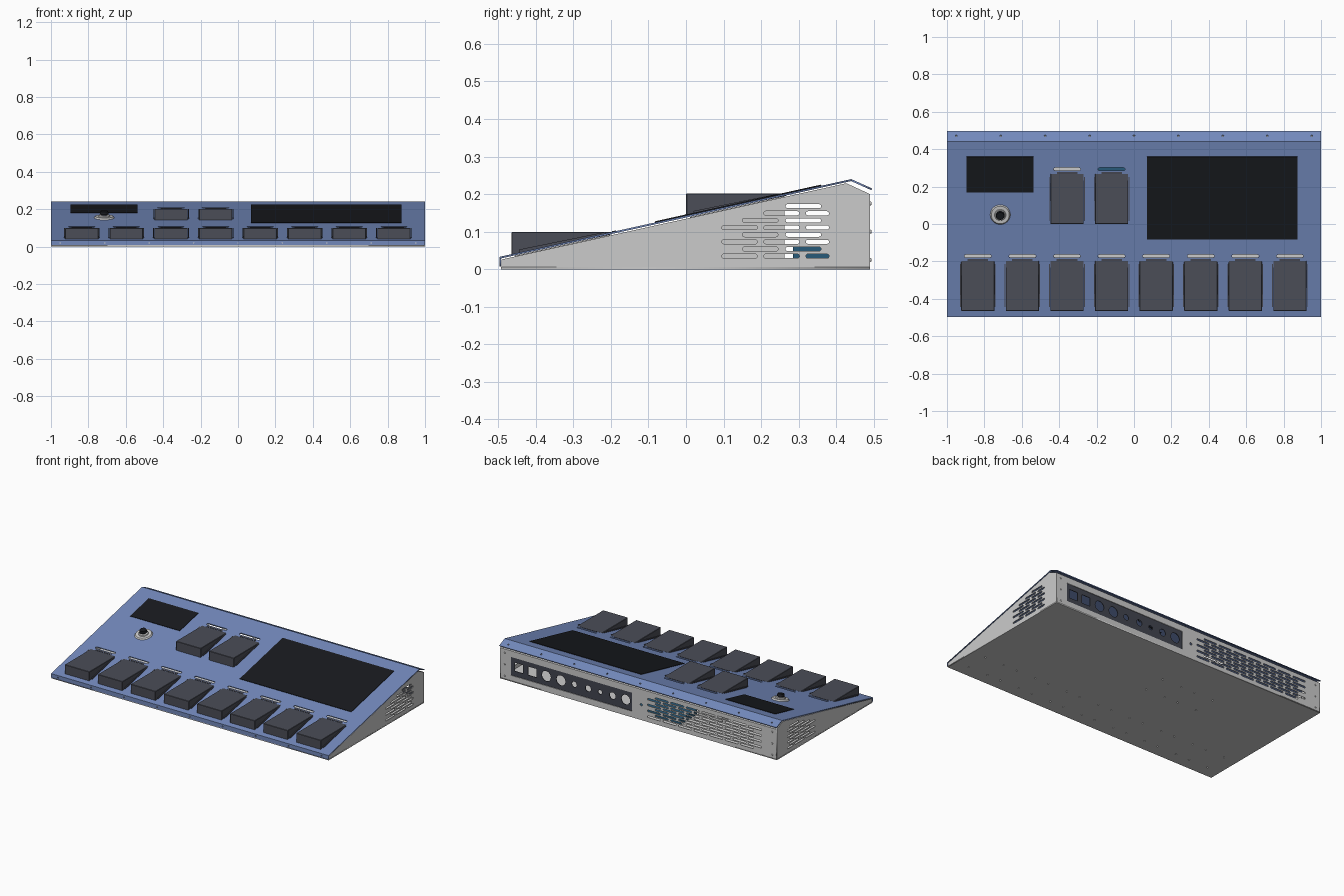
import bpy, bmesh, math
from mathutils import Matrix, Vector

if "Cube" in bpy.data.objects:
    bpy.data.objects.remove(bpy.data.objects["Cube"])

RISE = (0.240 - 0.033) / 0.937
ANG = math.atan(RISE)
FRONT = -0.497


def zs(y):                       # height of the sloped top at y
    return 0.033 + (y - FRONT) * RISE


def vs(y):                       # distance along the slope at y
    return (y - FRONT) / math.cos(ANG)


def material(name, rgb):
    m = bpy.data.materials.new(name)
    m.diffuse_color = (*rgb, 1)
    m.use_nodes = True
    m.node_tree.nodes["Principled BSDF"].inputs["Base Color"].default_value = m.diffuse_color
    return m


BLUE = material("blue_paint", (0.17, 0.25, 0.50))
DARK = material("pedal_grey", (0.07, 0.074, 0.095))
BLACK = material("screen_black", (0.009, 0.010, 0.013))
IO = material("io_dark", (0.055, 0.06, 0.08))
TEAL = material("board_teal", (0.02, 0.10, 0.19))


def frame(origin, xa, ya):
    xa, ya = Vector(xa).normalized(), Vector(ya).normalized()
    m = Matrix((xa, ya, xa.cross(ya))).transposed().to_4x4()
    m.translation = Vector(origin)
    return m


SLOPE = frame((0, FRONT, 0.033), (1, 0, 0), (0, math.cos(ANG), math.sin(ANG)))


def rect(x0, x1, y0, y1):
    return [(x0, y0), (x1, y0), (x1, y1), (x0, y1)]


def circle(x, y, r, n=16):
    return [(x + r * math.cos(2 * math.pi * i / n), y + r * math.sin(2 * math.pi * i / n)) for i in range(n)]


def slot(x, y, length, r=0.0055, n=5):
    pts = []
    for side in (1, -1):
        for i in range(n + 1):
            a = -math.pi / 2 + math.pi * i / n
            pts.append((x + side * (length / 2 - r + r * math.cos(a)), y + side * r * math.sin(a)))
    return pts


def plate(name, outline, holes, mtx, thick, mat=None):
    """Flat sheet with holes; its outer face lies at local z = 0."""
    cu = bpy.data.curves.new(name, 'CURVE')
    cu.dimensions, cu.fill_mode, cu.extrude = '2D', 'BOTH', thick / 2
    for loop in [outline] + holes:
        s = cu.splines.new('POLY')
        s.points.add(len(loop) - 1)
        for p, c in zip(s.points, loop):
            p.co = (c[0], c[1], 0, 1)
        s.use_cyclic_u = True
    ob = bpy.data.objects.new(name, cu)
    bpy.context.collection.objects.link(ob)
    ob.matrix_world = mtx @ Matrix.Translation((0, 0, -thick / 2))
    if mat:
        cu.materials.append(mat)
    bpy.ops.object.select_all(action='DESELECT')
    ob.select_set(True)
    bpy.context.view_layer.objects.active = ob
    bpy.ops.object.convert(target='MESH')
    return bpy.context.view_layer.objects.active


def finish(bm, name, mat):
    bmesh.ops.recalc_face_normals(bm, faces=bm.faces)
    me = bpy.data.meshes.new(name)
    bm.to_mesh(me)
    bm.free()
    ob = bpy.data.objects.new(name, me)
    bpy.context.collection.objects.link(ob)
    if mat:
        me.materials.append(mat)
    return ob


def prism(name, xc, width, profile, mat=None, bevel=0):
    """Extrude a (y, z) profile along x."""
    bm = bmesh.new()
    f = bm.faces.new([bm.verts.new((xc - width / 2, y, z)) for y, z in profile])
    r = bmesh.ops.extrude_face_region(bm, geom=[f])
    bmesh.ops.translate(bm, vec=(width, 0, 0), verts=[v for v in r['geom'] if isinstance(v, bmesh.types.BMVert)])
    ob = finish(bm, name, mat)
    if bevel:
        b = ob.modifiers.new("bevel", 'BEVEL')
        b.width, b.segments = bevel, 1
    return ob


def cyl(name, mtx, r1, r2, h, mat=None, n=32):
    bm = bmesh.new()
    bmesh.ops.create_cone(bm, cap_ends=True, segments=n, radius1=r1, radius2=r2, depth=h,
                          matrix=mtx @ Matrix.Translation((0, 0, h / 2)))
    ob = finish(bm, name, mat)
    bpy.ops.object.select_all(action='DESELECT')
    ob.select_set(True)
    bpy.context.view_layer.objects.active = ob
    bpy.ops.object.shade_smooth_by_angle(angle=math.radians(35))
    return ob


# Pedal positions: (x centre, front y)
pedals = [(-0.835 + 0.2384 * i, -0.465) for i in range(8)] + [(-0.358, 0.0), (-0.12, 0.0)]

# Blue top panel with light slits, front lip and rear lip
slits = [slot(x, vs(y + 0.293), 0.145, 0.008) for x, y in pedals]
plate("top_panel", rect(-1, 1, 0, vs(0.44)), slits, SLOPE, 0.005, BLUE)
lip_holes = [circle(-0.95 + 0.2375 * i, 0.035, 0.005, 10) for i in range(9)]
REAR_LIP = frame((0, 0.44, 0.240), (1, 0, 0), (0, 0.056, -0.025))
plate("top_rear_lip", rect(-1, 1, 0, 0.0613), lip_holes, REAR_LIP, 0.005, BLUE)
front_holes = [circle(-0.95 + 0.2375 * i, 0.012, 0.004, 10) for i in range(9)]
plate("top_front_lip", rect(-1, 1, 0, 0.026), front_holes,
      frame((0, FRONT, 0.007), (1, 0, 0), (0, 0, 1)), 0.004, BLUE)

# Side walls with staggered vents
vents = []
for i in range(8):
    z = 0.035 + 0.019 * i
    cells = [(0.1975, 0.095), (0.3125, 0.095)] if i % 2 else [(0.1425, 0.095), (0.2545, 0.095), (0.35, 0.062)]
    vents += [slot(y, z, w) for y, w in cells[1 if i > 5 else 0:]]
side = [(-0.491, 0.003), (0.49, 0.003), (0.49, 0.2), (0.427, 0.229), (-0.491, 0.026)]
for name, x in (("right_wall", 0.998), ("left_wall", -0.993)):
    plate(name, side, vents, frame((x, 0, 0), (0, 1, 0), (0, 0, 1)), 0.005)

# Floor with mounting holes, front wall
floor_holes = [circle(x + sx, y + sy, 0.005, 8) for x, y in pedals for sx in (-0.07, 0.07) for sy in (0.05, 0.2)]
plate("floor_plate", rect(-0.999, 0.999, -0.493, 0.49), floor_holes,
      frame((0, 0, 0.006), (1, 0, 0), (0, 1, 0)), 0.006)
plate("front_wall", rect(-0.993, 0.993, 0.006, 0.025), [],
      frame((0, -0.487, 0), (1, 0, 0), (0, 0, 1)), -0.004)

# Rear wall with vent field and connector opening
rear_vents = [slot(-0.112 - 0.112 * k - 0.056 * (i % 2), 0.035 + 0.019 * i, 0.095)
              for i in range(8) for k in range(7)]
plate("rear_wall", rect(-0.998, 0.998, 0.003, 0.2), rear_vents + [rect(0.045, 0.92, 0.04, 0.16),
      circle(-0.02, 0.1, 0.008)], frame((0, 0.486, 0), (1, 0, 0), (0, 0, 1)), 0.004)
plate("rear_flange", rect(-0.995, 0.995, 0, 0.0693), lip_holes,
      frame((0, 0.427, 0.229), (1, 0, 0), (0, 0.063, -0.029)), 0.004)

# Dark connector plate
ports = [rect(x - 0.03, x + 0.03, 0.072, 0.128) for x in (0.865, 0.77)]
ports += [circle(x, 0.1, r, 20) for x, r in ((0.668, 0.033), (0.563, 0.033), (0.466, 0.018), (0.366, 0.02),
                                             (0.28, 0.014), (0.19, 0.022), (0.095, 0.032))]
plate("connector_plate", rect(0.03, 0.935, 0.03, 0.17), ports,
      frame((0, 0.481, 0), (1, 0, 0), (0, 0, 1)), 0.004, IO)

# Rear screws
for x in (-0.965, 0.965):
    for z in (0.025, 0.1, 0.175):
        cyl("rear_screw", frame((x, 0.489, z), (-1, 0, 0), (0, 0, 1)), 0.006, 0.004, 0.005, None, 12)

# Foot pedals with flanges, and the housings below the panel
for x, y in pedals:
    b, top = y + 0.268, zs(y + 0.268)
    prism("pedal", x, 0.178, [(y, zs(y) - 0.003), (y, top), (b, top), (b, top - 0.006)], DARK, 0.002)
    for s in (-1, 1):
        a, c = y + 0.02, y + 0.25
        prism("pedal_flange", x + s * 0.0925, 0.005,
              [(a, zs(a) - 0.002), (a, zs(a) + 0.008), (c, zs(c) + 0.004), (c, zs(c) - 0.002)], DARK)
    prism("pedal_rear_tab", x, 0.11, [(b, top - 0.003), (b, top + 0.002), (b + 0.01, top + 0.004),
                                      (b + 0.01, top - 0.001)], DARK)
    prism("pedal_housing", x, 0.17, [(y + 0.01, 0.006), (y + 0.01, zs(y) - 0.004),
                                     (y + 0.262, zs(y + 0.262) - 0.006), (y + 0.262, 0.006)])

# Screens, sitting just proud of the panel
up = SLOPE @ Matrix.Translation((0, 0, 0.003))
plate("large_screen", rect(0.07, 0.875, vs(-0.082), vs(0.36)), [], up, 0.008, BLACK)
plate("small_screen", rect(-0.895, -0.537, vs(0.168), vs(0.36)), [], up, 0.008, BLACK)

# Rotary knob
knob = SLOPE @ Matrix.Translation((-0.715, vs(0.05), 0))
cyl("knob_washer", knob, 0.054, 0.048, 0.008)
cyl("knob_collar", knob, 0.034, 0.028, 0.014)
cyl("knob_stem", knob, 0.016, 0.016, 0.022, DARK)
cyl("knob_cap", knob @ Matrix.Translation((0, 0, 0.02)), 0.024, 0.02, 0.016, BLACK)

# Circuit board inside
prism("circuit_board", -0.09, 0.38, [(0.285, 0.028), (0.285, 0.06), (0.45, 0.06), (0.45, 0.028)], TEAL)
